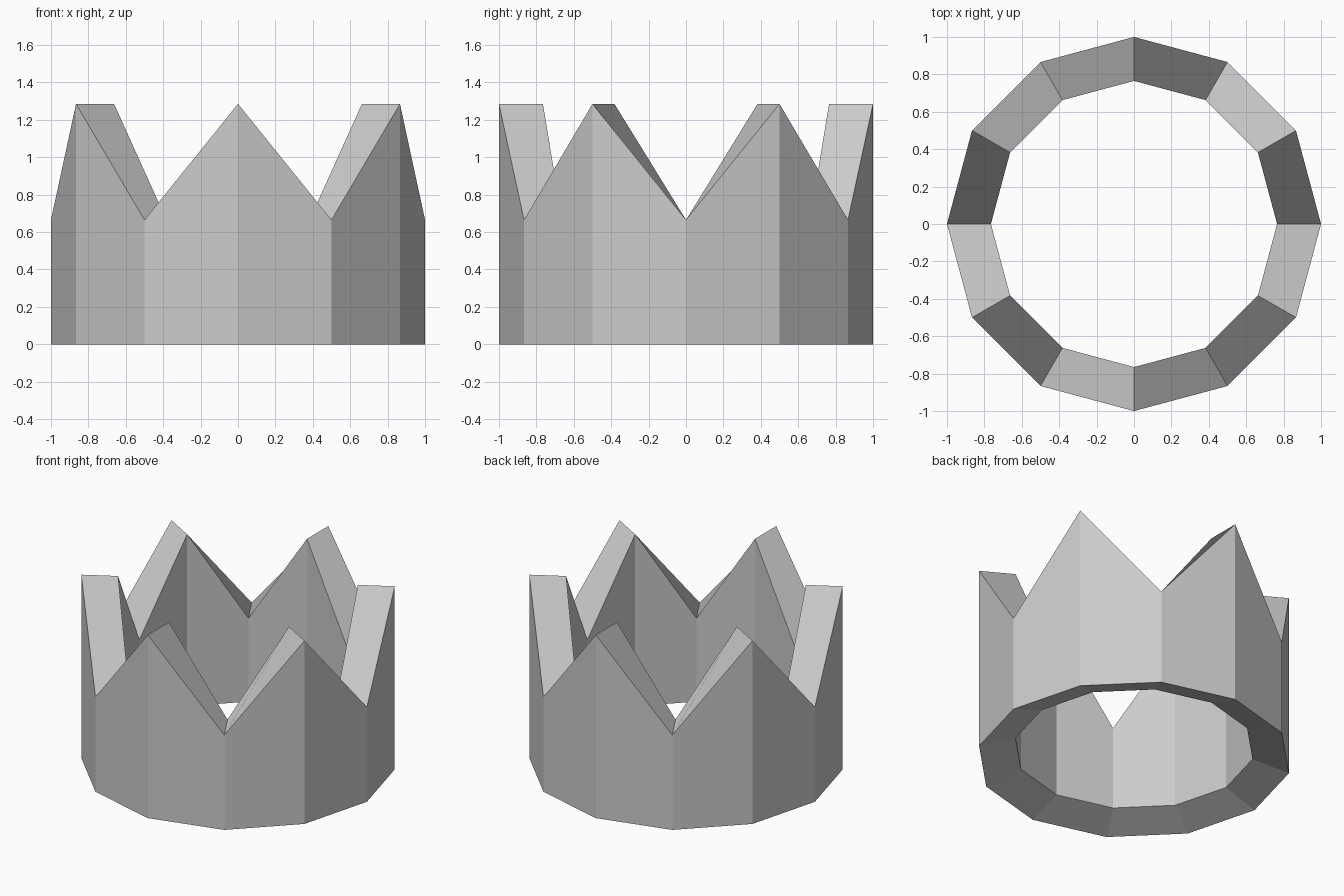
import bpy, bmesh
from math import cos, sin, pi

if "Cube" in bpy.data.objects:
    bpy.data.objects.remove(bpy.data.objects["Cube"])

SIDES = 12
R_OUT, R_IN = 1.0, 0.765
VALLEY, PEAK = 0.665, 1.285
INNER_BASE = 0.08   # underside rises slightly toward the hole

bm = bmesh.new()

# one cross-section loop per corner; the top alternates valley / peak
sections = []
for i in range(SIDES):
    a = 2 * pi * i / SIDES
    top = PEAK if i % 2 else VALLEY
    profile = [(R_OUT, 0), (R_OUT, top), (R_IN, top), (R_IN, INNER_BASE)]
    sections.append([bm.verts.new((r * cos(a), r * sin(a), z)) for r, z in profile])

# bridge neighbouring cross-sections into a closed ring
for i in range(SIDES):
    s, t = sections[i], sections[(i + 1) % SIDES]
    for k in range(4):
        n = (k + 1) % 4
        bm.faces.new((s[k], t[k], t[n], s[n]))

bmesh.ops.recalc_face_normals(bm, faces=bm.faces)
mesh = bpy.data.meshes.new("crown_ring")
bm.to_mesh(mesh)
bm.free()
crown = bpy.data.objects.new("crown_ring", mesh)
bpy.context.collection.objects.link(crown)
